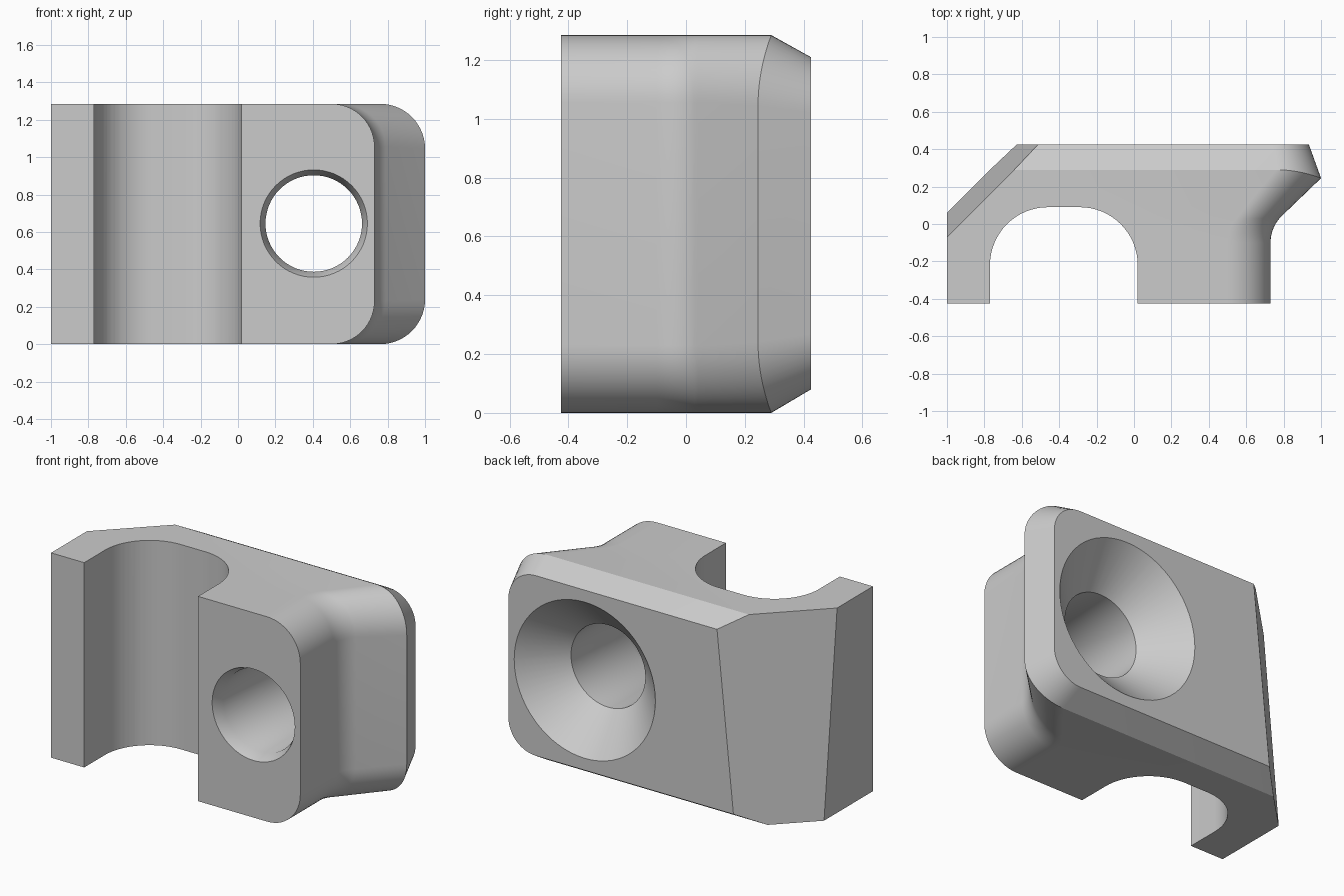
import bpy, bmesh, math
from mathutils import Vector

cube = bpy.data.objects.get("Cube")
if cube:
    bpy.data.objects.remove(cube, do_unlink=True)

HEIGHT, FRONT, BACK = 1.285, -0.425, 0.425
HOLE_X, HOLE_Z = 0.405, 0.645

grey = bpy.data.materials.new("plain grey")
grey.use_nodes = True
colour = (0.6, 0.6, 0.6, 1)
grey.diffuse_color = colour
grey.node_tree.nodes["Principled BSDF"].inputs["Base Color"].default_value = colour


def make_object(name, bm):
    bmesh.ops.recalc_face_normals(bm, faces=bm.faces)
    mesh = bpy.data.meshes.new(name)
    bm.to_mesh(mesh)
    bm.free()
    mesh.materials.append(grey)
    obj = bpy.data.objects.new(name, mesh)
    bpy.context.collection.objects.link(obj)
    return obj


def loft(name, rings):
    """Skin a list of closed rings and cap both ends."""
    bm = bmesh.new()
    loops = [[bm.verts.new(p) for p in ring] for ring in rings]
    n = len(loops[0])
    for a, b in zip(loops, loops[1:]):
        for i in range(n):
            j = (i + 1) % n
            bm.faces.new((a[i], a[j], b[j], b[i]))
    bm.faces.new(loops[0])
    bm.faces.new(loops[-1])
    return bm


def section(y, right, low, high, radius, lag=0.0, steps=14):
    """Upright slice with two rounded corners on its right end."""
    pts = [(-1, y + lag, high), (-1, y + lag, low)]
    for sign, edge in ((1, low), (-1, high)):
        arc = []
        for i in range(steps + 1):
            a = math.pi / 2 * i / steps
            arc.append((right - radius * (1 - math.sin(a)),
                        y + lag * math.cos(a) ** 2,
                        edge + sign * radius * (1 - math.cos(a))))
        pts += arc if sign == 1 else arc[::-1]
    return pts


# Clamp body: straight foot, concave sweep, flared rim, bevelled back
rings = [section(FRONT, 0.73, 0, HEIGHT, 0.23)]
for i in range(11):
    a = math.pi / 4 * i / 10
    rings.append(section(-0.10 + 0.2 * math.sin(a), 0.73 + 0.2 * (1 - math.cos(a)),
                         0, HEIGHT, 0.23))
rings.append(section(0.245, 1.0, 0, HEIGHT, 0.24, lag=0.045))
rings.append(section(BACK, 0.935, 0.08, HEIGHT - 0.075, 0.19))
bm = loft("clamp_body", rings)

# Leaning slice across the back corner
cut = bmesh.ops.bisect_plane(bm, geom=bm.verts[:] + bm.edges[:] + bm.faces[:],
                             plane_co=Vector((-1.06, 0, 0)),
                             plane_no=Vector((-1, 1, 0.101)), clear_outer=True)
bmesh.ops.holes_fill(bm, edges=[e for e in bm.edges if e.is_boundary])
body = make_object("clamp_body", bm)

# Channel cutter: U profile open to the front
left, right, crown, r = -0.77, 0.02, 0.09, 0.31
profile = [(left, FRONT - 0.2)]
for centre, start in ((left + r, math.pi), (right - r, math.pi / 2)):
    for i in range(17):
        a = start - math.pi / 2 * i / 16
        profile.append((centre + r * math.cos(a), crown - r + r * math.sin(a)))
profile.append((right, FRONT - 0.2))
channel = make_object("channel_cutter", loft(
    "channel", [[(x, y, z) for x, y in profile] for z in (-0.2, HEIGHT + 0.2)]))

# Screw hole cutter: slight front lead-in, bore and wide conical seat
bore = [(FRONT - 0.07, 0.316), (FRONT + 0.07, 0.258), (0.193, 0.258), (BACK + 0.1, 0.59)]
angles = [math.tau * i / 64 for i in range(64)]
hole = make_object("hole_cutter", loft(
    "hole", [[(HOLE_X + r * math.cos(a), y, HOLE_Z + r * math.sin(a)) for a in angles]
             for y, r in bore]))

bpy.context.view_layer.objects.active = body
body.select_set(True)
for cutter in (channel, hole):
    mod = body.modifiers.new(cutter.name, 'BOOLEAN')
    mod.operation, mod.solver, mod.object = 'DIFFERENCE', 'EXACT', cutter
    bpy.ops.object.modifier_apply(modifier=mod.name)
    bpy.data.objects.remove(cutter, do_unlink=True)

bpy.ops.object.select_all(action='DESELECT')
body.select_set(True)
bpy.ops.object.shade_smooth_by_angle(angle=math.radians(25))
